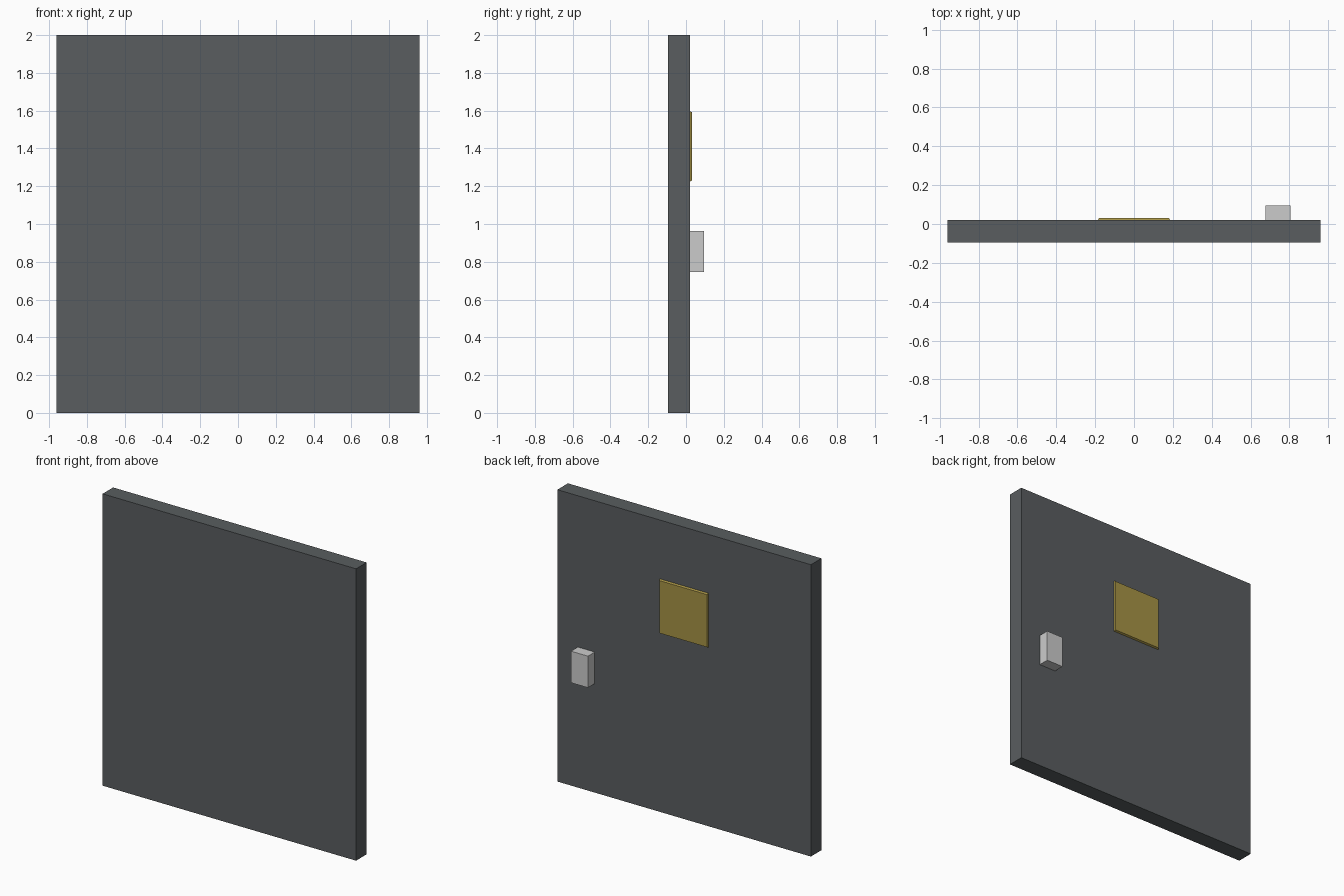
import bpy, bmesh

if "Cube" in bpy.data.objects:
    bpy.data.objects.remove(bpy.data.objects["Cube"])


def material(name, color):
    m = bpy.data.materials.new(name)
    m.diffuse_color = (*color, 1)
    m.use_nodes = True
    m.node_tree.nodes["Principled BSDF"].inputs["Base Color"].default_value = m.diffuse_color
    return m


def box(name, lo, hi, mat=None, taper=0.0):
    """Box from corner to corner; taper insets the +y (back) face."""
    bm = bmesh.new()
    bmesh.ops.create_cube(bm, size=1)
    for v in bm.verts:
        sign = [1 if c > 0 else -1 for c in v.co]
        v.co = [hi[i] if sign[i] > 0 else lo[i] for i in range(3)]
        if sign[1] > 0:
            v.co.x -= sign[0] * taper
            v.co.z -= sign[2] * taper
    mesh = bpy.data.meshes.new(name)
    bm.to_mesh(mesh)
    bm.free()
    obj = bpy.data.objects.new(name, mesh)
    bpy.context.collection.objects.link(obj)
    if mat:
        mesh.materials.append(mat)
    return obj


dark = material("dark_metal", (0.10, 0.11, 0.115))
yellow = material("yellow_sign", (0.38, 0.29, 0.06))

# Door slab
box("door_panel", (-0.961, -0.094, 0), (0.961, 0.02, 2), dark)
# Thin sign plate with chamfered edges, on the back face
box("sign_plate", (-0.186, 0.02, 1.225), (0.186, 0.032, 1.597), yellow, taper=0.006)
# Block handle, on the back face
box("handle", (0.678, 0.02, 0.747), (0.806, 0.094, 0.963))
